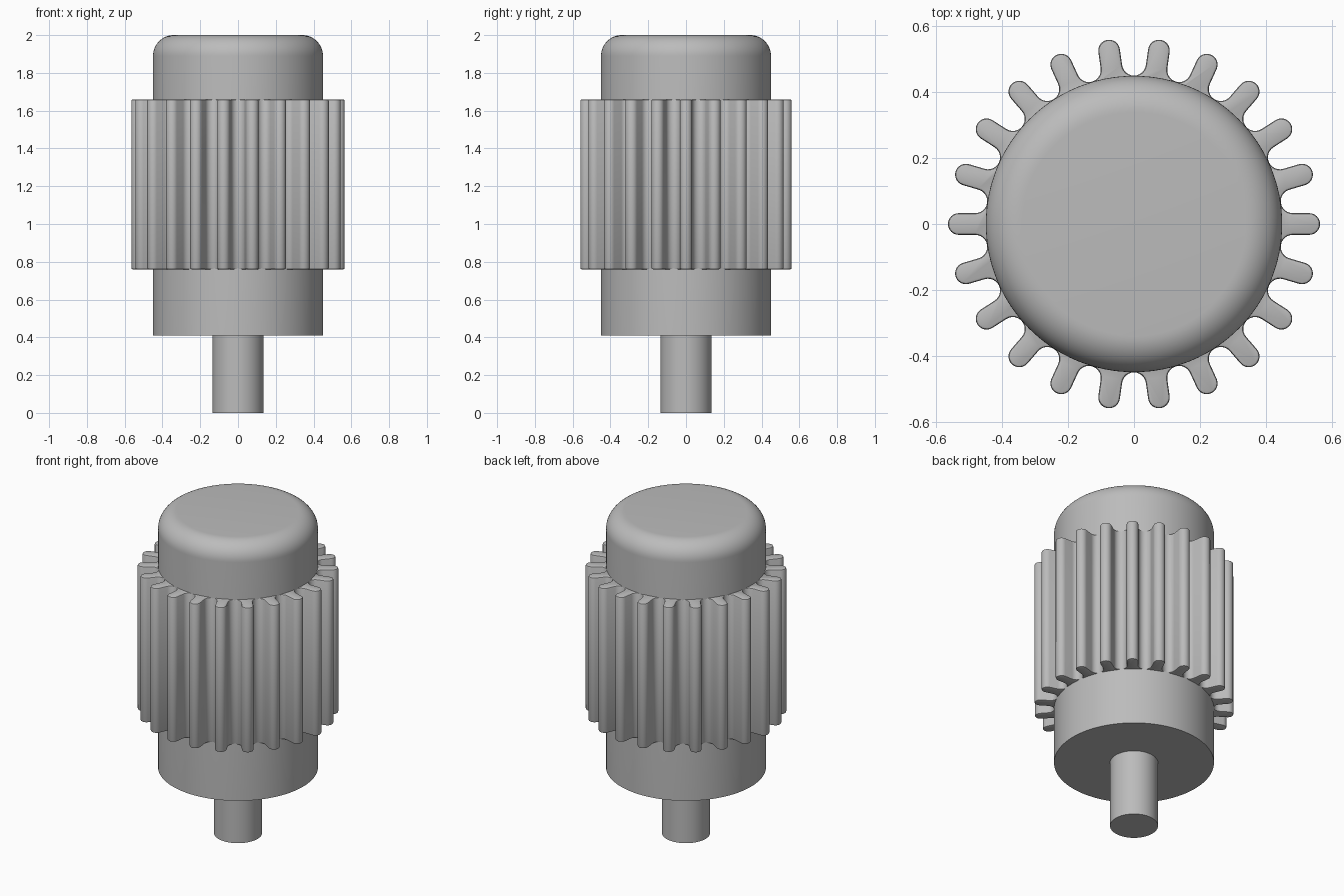
import bpy, bmesh, math
from mathutils import Vector, Matrix

cube = bpy.data.objects.get("Cube")
if cube:
    bpy.data.objects.remove(cube, do_unlink=True)

grey = bpy.data.materials.new("metal grey")
grey.use_nodes = True
GREY = (0.5, 0.5, 0.5, 1)
grey.diffuse_color = GREY
grey.node_tree.nodes["Principled BSDF"].inputs["Base Color"].default_value = GREY


def finish(bm, name, angle=35):
    bmesh.ops.recalc_face_normals(bm, faces=bm.faces)
    mesh = bpy.data.meshes.new(name)
    bm.to_mesh(mesh)
    bm.free()
    mesh.materials.append(grey)
    ob = bpy.data.objects.new(name, mesh)
    bpy.context.collection.objects.link(ob)
    bpy.ops.object.select_all(action="DESELECT")
    ob.select_set(True)
    bpy.context.view_layer.objects.active = ob
    bpy.ops.object.shade_smooth_by_angle(angle=math.radians(angle))


def lathe(name, profile, segments):
    """Closed solid turned around z from (radius, height) points."""
    bm = bmesh.new()
    rings = []
    for r, z in profile:
        turn = [2 * math.pi * i / segments for i in range(segments)]
        rings.append([bm.verts.new((r * math.cos(a), r * math.sin(a), z)) for a in turn])
    for low, high in zip(rings, rings[1:]):
        for i in range(segments):
            j = (i + 1) % segments
            bm.faces.new((low[i], low[j], high[j], high[i]))
    bm.faces.new(rings[0])
    bm.faces.new(rings[-1])
    finish(bm, name)


def arc(cx, cy, r, start, end, steps):
    return [Vector((cx + r * math.cos(a), cy + r * math.sin(a), 0))
            for a in (start + (end - start) * i / steps for i in range(steps + 1))]


# Drive shaft
lathe("shaft", [(0.135, 0), (0.135, 0.43)], 64)

# Body with a rounded top shoulder
R, TOP, ROUND = 0.45, 2.0, 0.11
shoulder = [(p.x, p.y) for p in arc(R - ROUND, TOP - ROUND, ROUND, 0, math.pi / 2, 12)]
lathe("body", [(R, 0.41)] + shoulder, 128)

# Toothed ring: rounded tips joined by round valleys
TEETH, TIP, HALF = 22, 0.565, 0.033
LOW, HIGH = 0.76, 1.66
half_pitch = math.pi / TEETH
valley_r = 0.487
valley = Vector((valley_r * math.cos(half_pitch), valley_r * math.sin(half_pitch), 0))
fillet = valley.y - HALF
tip = arc(TIP - HALF, 0, HALF, -math.pi / 2, math.pi / 2, 12)
root = arc(valley.x, valley.y, fillet, -math.pi / 2, -math.pi + half_pitch, 6)
mirrored_root = [Vector((p.x, -p.y, 0)) for p in reversed(root)]
tooth = mirrored_root[1:] + tip + root

bm = bmesh.new()
outline = []
for t in range(TEETH):
    spin = Matrix.Rotation(2 * half_pitch * t, 3, "Z")
    outline += [bm.verts.new(spin @ p + Vector((0, 0, LOW))) for p in tooth]
base = bm.faces.new(outline)
top = bmesh.ops.extrude_face_region(bm, geom=[base], use_keep_orig=True)["geom"]
bmesh.ops.translate(bm, vec=(0, 0, HIGH - LOW),
                    verts=[g for g in top if isinstance(g, bmesh.types.BMVert)])
bmesh.ops.recalc_face_normals(bm, faces=bm.faces)
rims = [e for e in bm.edges if abs(e.verts[0].co.z - e.verts[1].co.z) < 0.001]
bmesh.ops.bevel(bm, geom=rims, offset=0.008, segments=2, profile=0.5, affect="EDGES")
finish(bm, "toothed_ring", 40)
